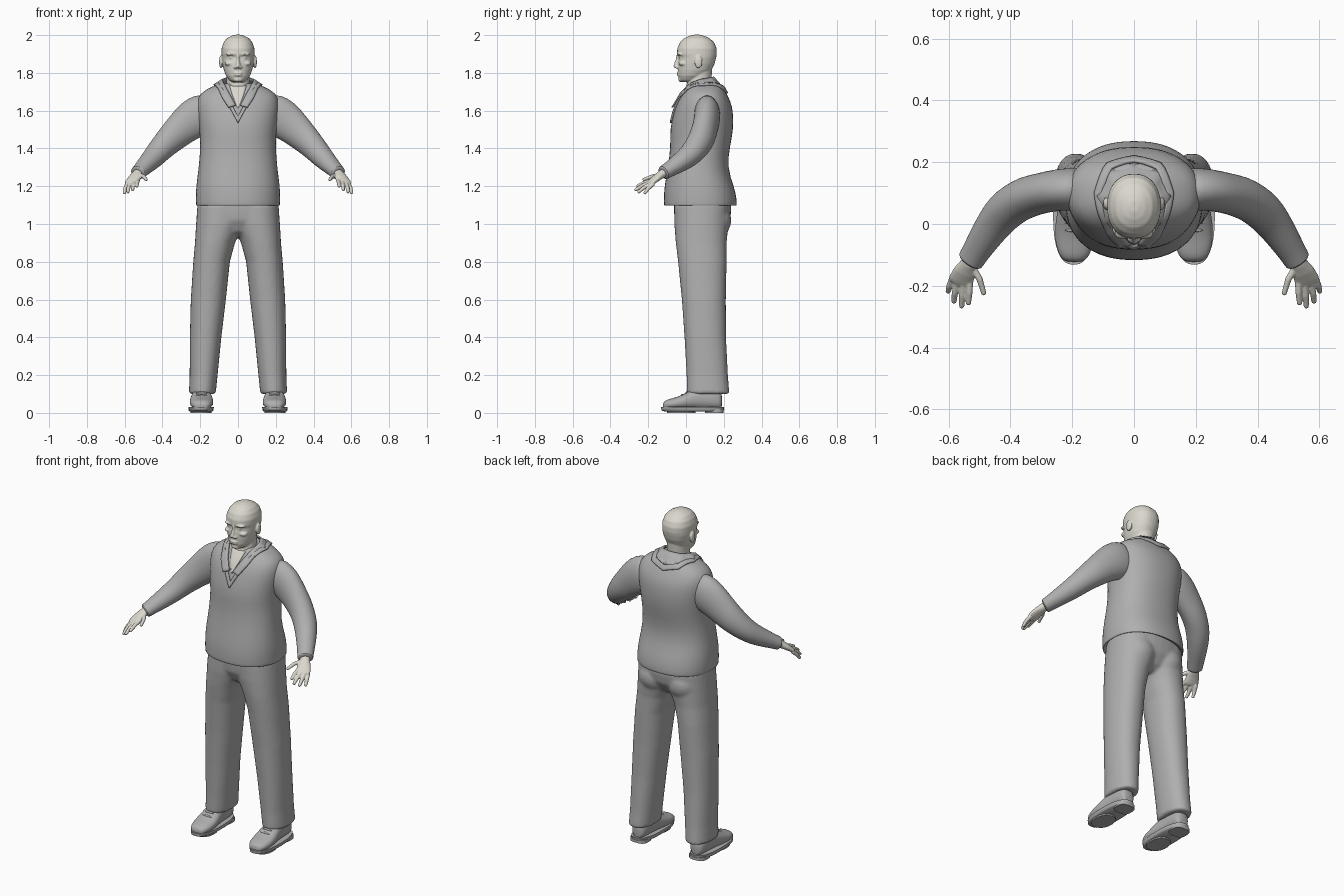
import bpy, bmesh, math
from mathutils import Vector
from mathutils.bvhtree import BVHTree


def material(name, rgb):
    m = bpy.data.materials.new(name)
    m.diffuse_color = (*rgb, 1)
    return m


CLOTH = material("grey cloth", (0.43, 0.43, 0.43))
SKIN = material("pale skin", (0.70, 0.68, 0.61))


def oval(c, u, v, n=2.0, seg=32):
    """Superellipse ring round c with half axes u and v."""
    ring = []
    for i in range(seg):
        a = 2 * math.pi * i / seg
        x, y = math.cos(a), math.sin(a)
        x = math.copysign(abs(x) ** (2 / n), x)
        y = math.copysign(abs(y) ** (2 / n), y)
        ring.append(Vector(c) + Vector(u) * x + Vector(v) * y)
    return ring


def flat(z, hw, yf, yb, cx=0, n=2.3):
    """Horizontal ring given its half width and front and back."""
    return oval((cx, (yf + yb) / 2, z), (hw, 0, 0), (0, (yb - yf) / 2, 0), n)


def ball(x, y, z, rx, ry, rz):
    rings = []
    for i in range(1, 12):
        a = math.pi * i / 12
        s = math.sin(a)
        rings.append(flat(z - rz * math.cos(a), rx * s, y - ry * s, y + ry * s, x, 2))
    return rings


def limb(pts):
    """Rings square to a path; each point is (x, y, z, side radius, up radius)."""
    rings = []
    for i, p in enumerate(pts):
        a, b = pts[max(i - 1, 0)], pts[min(i + 1, len(pts) - 1)]
        t = (Vector(b[:3]) - Vector(a[:3])).normalized()
        u = t.cross(Vector((0, 0, 1))).normalized()
        rings.append(oval(p[:3], u * p[3], u.cross(t) * p[4], 2, 20))
    return rings


def finish(name, bm, mat, mirror):
    me = bpy.data.meshes.new(name)
    bm.to_mesh(me)
    bm.free()
    for f in me.polygons:
        f.use_smooth = True
    me.set_sharp_from_angle(angle=math.radians(55))
    me.materials.append(mat)
    ob = bpy.data.objects.new(name, me)
    bpy.context.collection.objects.link(ob)
    if mirror:
        ob.modifiers.new("mirror", 'MIRROR')
    return ob


def build(name, shells, mat, mirror=False, sub=0, voxel=0, smooth=4):
    bm = bmesh.new()
    for rings in shells:
        rows = [[bm.verts.new(p) for p in r] for r in rings]
        for a, b in zip(rows, rows[1:]):
            for i in range(len(a)):
                j = (i + 1) % len(a)
                bm.faces.new((a[i], a[j], b[j], b[i]))
        bm.faces.new(rows[0])
        bm.faces.new(rows[-1])
    bmesh.ops.recalc_face_normals(bm, faces=bm.faces)
    ob = finish(name, bm, mat, mirror)
    if sub:
        ob.modifiers.new("subdivide", 'SUBSURF').levels = sub
        ob.modifiers["subdivide"].render_levels = sub
    if voxel:
        r = ob.modifiers.new("fuse", 'REMESH')
        r.mode, r.voxel_size, r.use_smooth_shade = 'VOXEL', voxel, True
        s = ob.modifiers.new("relax", 'SMOOTH')
        s.factor, s.iterations = 0.5, smooth
    return ob


def resample(pts, k=5):
    out = []
    for a, b in zip(pts, pts[1:]):
        out += [Vector(a).lerp(Vector(b), i / k) for i in range(k)]
    return out + [Vector(pts[-1])]


def strip(name, a, b, mat, thick, tree=None, lift=0.0):
    """Mirrored ribbon between two paths, optionally laid on a surface."""
    bm = bmesh.new()
    rows = []
    for p, q in zip(resample(a), resample(b)):
        row = []
        for i in range(4):
            c = p.lerp(q, i / 3)
            if tree:
                hit, nor, _, _ = tree.find_nearest(c)
                x = c.x
                c = hit + nor * lift
                if x == 0:
                    c.x = 0
            row.append(bm.verts.new(c))
        rows.append(row)
    for r, s in zip(rows, rows[1:]):
        for i in range(3):
            bm.faces.new((r[i], r[i + 1], s[i + 1], s[i]))
    bmesh.ops.recalc_face_normals(bm, faces=bm.faces)
    ob = finish(name, bm, mat, True)
    sol = ob.modifiers.new("thickness", 'SOLIDIFY')
    sol.thickness, sol.offset = thick, 0
    return ob


# Sweater body
torso = build("sweater", [[flat(*r) for r in (
    (1.125, .19, -.08, .235), (1.1, .212, -.105, .258), (1.094, .222, -.116, .268),
    (1.105, .224, -.118, .27), (1.14, .224, -.118, .268), (1.2, .223, -.115, .255),
    (1.3, .208, -.096, .217), (1.42, .199, -.081, .235), (1.5, .205, -.087, .252),
    (1.6, .218, -.063, .25), (1.65, .217, -.045, .236), (1.69, .203, -.022, .215),
    (1.717, .16, 0, .2), (1.737, .115, .012, .188), (1.747, .085, .025, .17))]],
    CLOTH, sub=1)
bpy.context.view_layer.update()
tree = BVHTree.FromObject(torso, bpy.context.evaluated_depsgraph_get())

# V-neck band, open shirt front and folded collar
strip("neck_band",
      [(0, .215, 1.69), (.085, .19, 1.71), (.128, .1, 1.735), (.108, .015, 1.72),
       (.055, -.05, 1.635), (0, -.085, 1.535)],
      [(0, .195, 1.715), (.07, .175, 1.73), (.105, .1, 1.742), (.085, .005, 1.72),
       (.04, -.045, 1.645), (0, -.075, 1.57)], CLOTH, .012, tree, .004)
strip("bare_neck_front", [(0, -.005, 1.735), (0, -.03, 1.68), (0, -.06, 1.615)],
      [(.045, .005, 1.735), (.03, -.025, 1.68), (.003, -.06, 1.615)], SKIN, .004, tree, .003)
strip("shirt_collar",
      [(0, .145, 1.778), (.06, .128, 1.773), (.083, .08, 1.765), (.075, .025, 1.745),
       (.045, -.03, 1.69), (.012, -.066, 1.628)],
      [(0, .197, 1.718), (.085, .172, 1.73), (.118, .09, 1.742), (.106, .01, 1.718),
       (.085, -.04, 1.67), (.05, -.074, 1.617)], CLOTH, .008)

# Sleeves with cuffs
build("sleeve", [limb((
    (.15, .11, 1.588, .066, .1), (.19, .112, 1.58, .07, .112), (.24, .112, 1.556, .069, .108),
    (.30, .1, 1.505, .066, .091), (.345, .088, 1.462, .069, .082), (.385, .068, 1.423, .067, .073),
    (.42, .04, 1.385, .066, .065), (.45, .005, 1.35, .06, .058), (.49, -.055, 1.31, .051, .048),
    (.52, -.103, 1.28, .044, .038), (.53, -.12, 1.271, .045, .039), (.533, -.124, 1.269, .034, .03)))],
    CLOTH, mirror=True, sub=1)

# Hands: palm, four fingers and thumb
palm = limb(((.52, -.1, 1.28, .027, .024), (.535, -.13, 1.263, .028, .022),
             (.548, -.155, 1.245, .036, .019), (.56, -.183, 1.222, .041, .015),
             (.565, -.195, 1.213, .036, .011)))
digits = [((.532, -.178, 1.232), (.533, -.222, 1.218), (.536, -.258, 1.2)),
          ((.551, -.185, 1.224), (.556, -.232, 1.202), (.558, -.268, 1.18)),
          ((.570, -.183, 1.217), (.58, -.224, 1.192), (.583, -.252, 1.168)),
          ((.585, -.172, 1.213), (.597, -.2, 1.188), (.602, -.22, 1.162)),
          ((.527, -.135, 1.262), (.5, -.178, 1.252), (.486, -.225, 1.235))]
fingers = []
for a, b, c in digits:
    tip = tuple(Vector(c) + (Vector(c) - Vector(b)) * .1)
    fingers.append(limb(((*a, .012, .011), (*b, .0105, .0105), (*c, .0085, .0085), (*tip, .005, .005))))
build("hand", [palm] + fingers, SKIN, mirror=True, voxel=.0035, smooth=3)

# Trousers: two legs fused with the hips
LEG = ((.1, .118, .26, .005, .23), (.2, .108, .256, .003, .222), (.4, .088, .255, -.008, .212),
       (.6, .064, .25, -.022, .211), (.8, .043, .237, -.042, .215), (.9, .016, .228, -.054, .215),
       (1.0, -.03, .222, -.062, .225), (1.1, -.05, .215, -.062, .23))
legs = [[flat(z, (o - i) / 2, f, b, s * (o + i) / 2, 2.2) for z, i, o, f, b in LEG] for s in (1, -1)]
hips = [flat(*r) for r in ((.935, .09, .01, .16), (.96, .16, -.03, .195), (1.02, .213, -.06, .232),
                           (1.07, .215, -.064, .24), (1.13, .212, -.064, .238))]
seat = [ball(s * .095, .14, 1.02, .1, .1, .1) for s in (1, -1)]
build("trousers", legs + [hips] + seat, CLOTH, voxel=.009, smooth=5)

# Head with neck, ears and face, fused
skull = [flat(*r, 0, 2.2) for r in (
    (1.752, .03, -.022, .04), (1.762, .046, -.034, .07), (1.785, .064, -.041, .105),
    (1.815, .075, -.043, .135), (1.85, .082, -.044, .152), (1.882, .086, -.039, .16),
    (1.9, .087, -.048, .163), (1.93, .087, -.046, .162), (1.96, .077, -.033, .15),
    (1.982, .06, -.012, .127), (1.995, .037, .014, .1), (2.002, .014, .04, .075))]
neck = [flat(*r, 0, 2) for r in ((1.66, .075, -.005, .15), (1.72, .063, .0, .138),
                                 (1.77, .06, .01, .135), (1.84, .062, .02, .14))]
nose = [flat(*r, 0, 2) for r in ((1.824, .012, -.05, -.02), (1.83, .018, -.066, -.02),
                                 (1.84, .014, -.066, -.02), (1.87, .009, -.055, -.02),
                                 (1.895, .009, -.05, -.02))]
face = [ball(0, -.038, 1.799, .025, .012, .006), ball(0, -.038, 1.788, .022, .011, .006),
        ball(0, -.025, 1.765, .024, .016, .014)]
for s in (1, -1):
    face += [ball(s * .091, .066, 1.858, .009, .021, .034), ball(s * .034, -.03, 1.899, .03, .019, .009),
             ball(s * .033, -.021, 1.88, .015, .017, .009), ball(s * .047, -.015, 1.85, .024, .024, .014),
             ball(s * .014, -.045, 1.83, .009, .013, .008)]
build("head", [skull, neck, nose] + face, SKIN, voxel=.004, smooth=3)

# Shoes: upper, laces, sole and heel
upper = [oval((.193, y, .02 + h / 2), (w, 0, 0), (0, 0, h / 2), 2.3) for y, w, h in (
    (-.123, .025, .03), (-.112, .043, .046), (-.08, .058, .056), (-.04, .063, .066), (0, .062, .086),
    (.04, .055, .108), (.08, .05, .12), (.13, .048, .12), (.175, .043, .105), (.192, .03, .085))]
build("shoe_upper", [upper], CLOTH, mirror=True, sub=1)
build("shoe_laces", [ball(.193, y, z, .03, .006, .007) for y, z in
                     ((-.02, .093), (.003, .106), (.025, .119))], CLOTH, mirror=True)
build("shoe_sole", [[flat(z, w, f, b, .195, 2.5) for z, w, f, b in
                     ((.008, .06, -.115, .195), (.014, .066, -.13, .2), (.032, .067, -.132, .202))]],
      CLOTH, mirror=True)
build("shoe_heel", [[flat(z, .052, .1, .198, .195, 3) for z in (0, .02)]], CLOTH, mirror=True)
build("shoe_tread", [[flat(z, .056, -.1, .05, .195, 2.2) for z in (0, .02)]], CLOTH, mirror=True)
